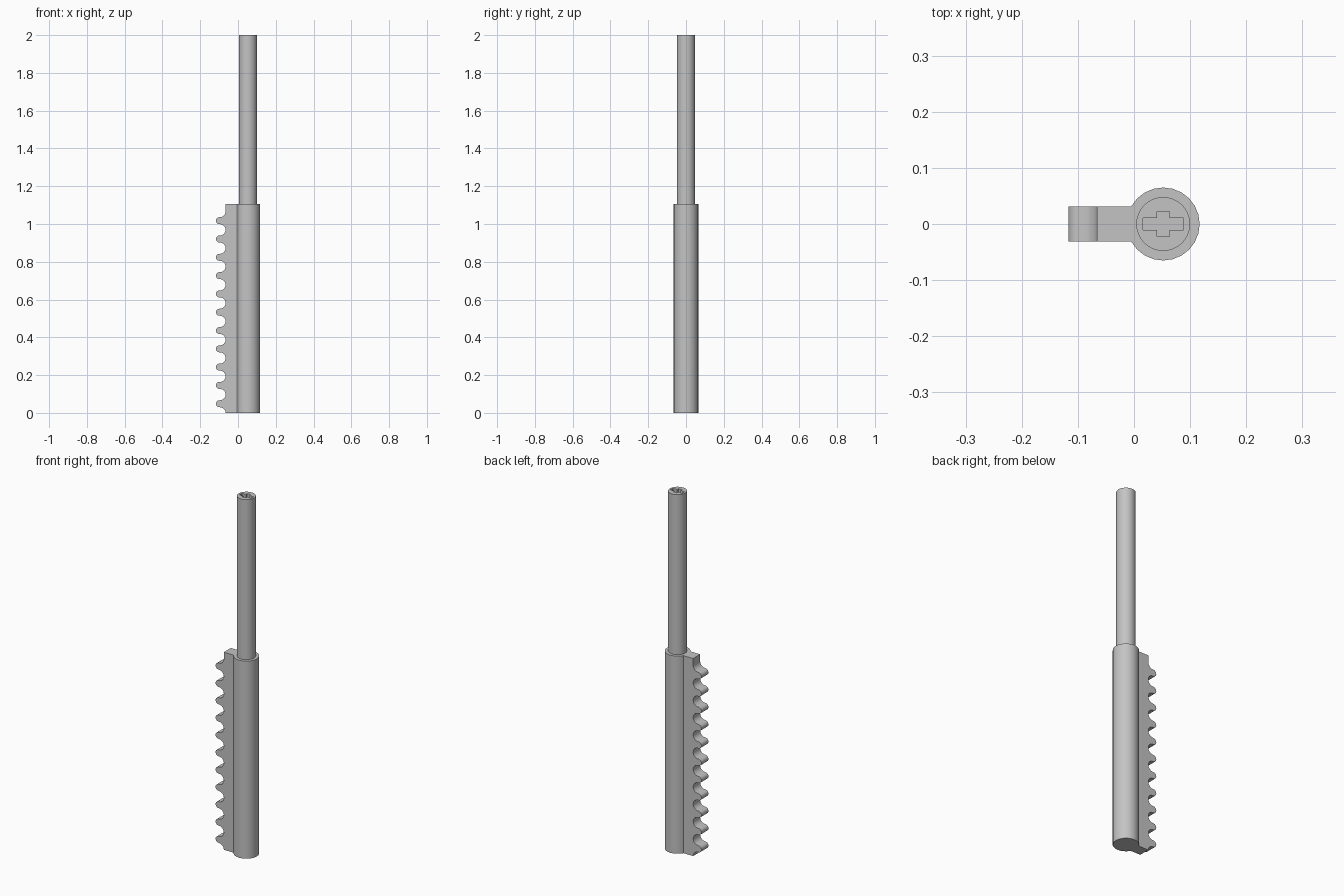
import bpy, bmesh
from math import sin, cos, pi

cube = bpy.data.objects.get("Cube")
if cube:
    bpy.data.objects.remove(cube, do_unlink=True)

AXIS_X = 0.052       # shared axis of barrel and rod
BODY_TOP = 1.105     # top of barrel and rack
ROOT_X = -0.066      # tooth valleys
TIP_X = -0.117       # tooth tips
TEETH = 11
PITCH = 0.0969
VALLEY_R = 0.03
TIP_R = PITCH / 2 - VALLEY_R

grey = bpy.data.materials.new("light grey")
grey.use_nodes = True
COLOUR = (0.55, 0.55, 0.55, 1)
grey.diffuse_color = COLOUR
grey.node_tree.nodes["Principled BSDF"].inputs["Base Color"].default_value = COLOUR


def prism(name, outline, offset):
    """Extrude a flat outline of 3D points along an offset."""
    bm = bmesh.new()
    face = bm.faces.new([bm.verts.new(p) for p in outline])
    new = bmesh.ops.extrude_face_region(bm, geom=[face])["geom"]
    bmesh.ops.translate(bm, vec=offset, verts=[v for v in new if isinstance(v, bmesh.types.BMVert)])
    bmesh.ops.recalc_face_normals(bm, faces=bm.faces[:])
    mesh = bpy.data.meshes.new(name)
    bm.to_mesh(mesh)
    bm.free()
    mesh.materials.append(grey)
    obj = bpy.data.objects.new(name, mesh)
    bpy.context.collection.objects.link(obj)
    return obj


def activate(obj):
    bpy.ops.object.select_all(action='DESELECT')
    obj.select_set(True)
    bpy.context.view_layer.objects.active = obj


def smooth(obj):
    activate(obj)
    bpy.ops.object.shade_smooth_by_angle(angle=pi / 6)


def cylinder(name, radius, z0, z1, sides):
    ring = [(AXIS_X + radius * cos(2 * pi * i / sides), radius * sin(2 * pi * i / sides), z0)
            for i in range(sides)]
    return prism(name, ring, (0, 0, z1 - z0))


# Thick lower barrel
smooth(cylinder("barrel", 0.065, 0, BODY_TOP, 24))

# Thin upper rod with a cross-shaped socket in its top
rod = cylinder("rod", 0.048, BODY_TOP - 0.02, 2, 32)
ARM, LONG, SHORT = 0.011, 0.036, 0.0225
quarter = [(LONG, ARM), (ARM, ARM), (ARM, SHORT)]
cross = (quarter + [(-x, y) for x, y in reversed(quarter)]
         + [(-x, -y) for x, y in quarter] + [(x, -y) for x, y in reversed(quarter)])
cutter = prism("socket_cutter", [(AXIS_X + x, y, 1.9) for x, y in cross], (0, 0, 0.2))
cutter.hide_render = True
cut = rod.modifiers.new("socket", 'BOOLEAN')
cut.operation = 'DIFFERENCE'
cut.solver = 'EXACT'
cut.object = cutter
activate(rod)
bpy.ops.object.modifier_apply(modifier=cut.name)
bpy.data.objects.remove(cutter, do_unlink=True)
smooth(rod)

# Rack: round valleys flowing into round tooth tips
STEPS = 6
half = []            # lower half of a tooth, from valley floor to tip
for i in range(STEPS + 1):
    a = pi / 2 * i / STEPS
    half.append((ROOT_X - VALLEY_R * (1 - cos(a)), VALLEY_R * sin(a)))
for i in range(STEPS + 1):
    a = pi / 2 * i / STEPS
    half.append((TIP_X + TIP_R * (1 - sin(a)), PITCH / 2 - TIP_R * cos(a)))
tooth = half + [(x, PITCH - z) for x, z in reversed(half[1:-1])]
profile = [(0, 0)]
for n in range(TEETH):
    profile += [(x, z + n * PITCH) for x, z in tooth]
profile += [(ROOT_X, TEETH * PITCH), (ROOT_X, BODY_TOP), (0, BODY_TOP)]
smooth(prism("toothed_rack", [(x, -0.031, z) for x, z in profile], (0, 0.062, 0)))
